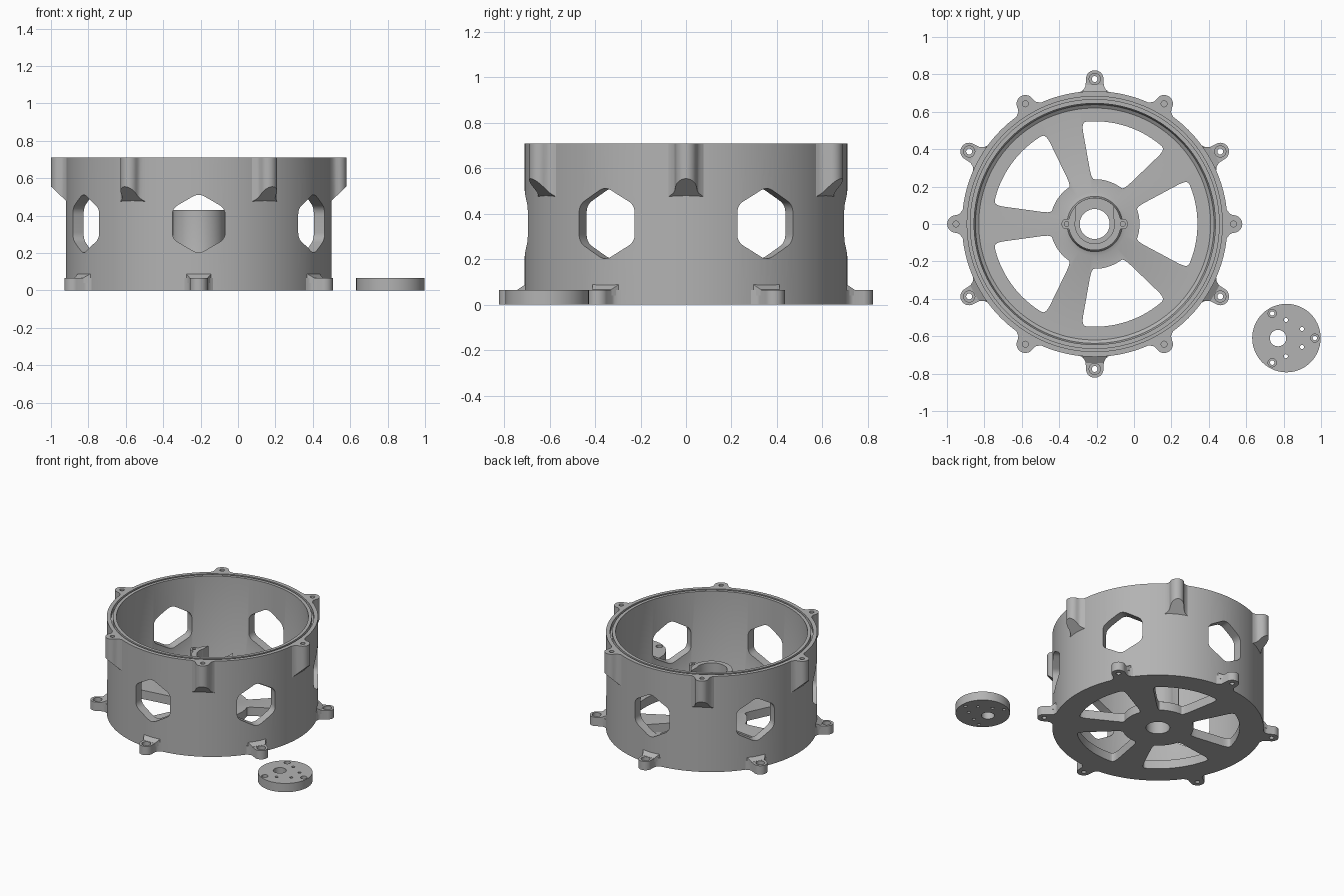
import bpy, bmesh, math
from mathutils import Matrix, Vector

if "Cube" in bpy.data.objects:
    bpy.data.objects.remove(bpy.data.objects["Cube"])

CX = -0.21          # drum axis
H = 0.71            # drum height
grey = bpy.data.materials.new("grey plastic")
grey.diffuse_color = (0.45, 0.45, 0.45, 1)
grey.use_nodes = True
grey.node_tree.nodes["Principled BSDF"].inputs["Base Color"].default_value = grey.diffuse_color


def make(name, bm, loc=(0, 0, 0)):
    bmesh.ops.recalc_face_normals(bm, faces=bm.faces)
    me = bpy.data.meshes.new(name)
    bm.to_mesh(me)
    bm.free()
    me.materials.append(grey)
    ob = bpy.data.objects.new(name, me)
    ob.location = loc
    bpy.context.collection.objects.link(ob)
    return ob


def prism(bm, pts, z0, z1, m=Matrix()):
    lo = [bm.verts.new(m @ Vector((x, y, z0))) for x, y in pts]
    hi = [bm.verts.new(m @ Vector((x, y, z1))) for x, y in pts]
    bm.faces.new(lo[::-1])
    bm.faces.new(hi)
    for i in range(len(pts)):
        j = (i + 1) % len(pts)
        bm.faces.new((lo[i], lo[j], hi[j], hi[i]))
    return lo, hi


def arc(x, y, r, a0=0, a1=360, n=32):
    full = abs(a1 - a0) == 360
    angles = [math.radians(a0 + (a1 - a0) * i / (n if full else n - 1)) for i in range(n)]
    return [(x + r * math.cos(a), y + r * math.sin(a)) for a in angles]


def rounded(pts, r, n=6):
    out = []
    for i, p in enumerate(pts):
        p = Vector(p)
        a, b = Vector(pts[i - 1]) - p, Vector(pts[(i + 1) % len(pts)]) - p
        s = p + a.normalized() * min(r, a.length * 0.45)
        e = p + b.normalized() * min(r, b.length * 0.45)
        for k in range(n + 1):
            t = k / n
            out.append(tuple(s * (1 - t) ** 2 + p * 2 * t * (1 - t) + e * t * t))
    return out


def cut(ob, bm):
    tool = make("cutter", bm, ob.location)
    tool.hide_render = True
    bpy.context.view_layer.update()
    mod = ob.modifiers.new("cut", 'BOOLEAN')
    mod.operation, mod.solver, mod.object = 'DIFFERENCE', 'EXACT', tool
    bpy.context.view_layer.objects.active = ob
    bpy.ops.object.modifier_apply(modifier=mod.name)
    bpy.data.objects.remove(tool)


def rot(deg):
    return Matrix.Rotation(math.radians(deg), 4, 'Z')


# Drum: wall with rim groove, floor and central hub in one turned profile
profile = [(0.08, 0), (0.71, 0), (0.71, H), (0.682, H), (0.682, H - 0.03), (0.668, H - 0.03),
           (0.668, H), (0.645, H), (0.645, 0.10), (0.638, 0.078), (0.62, 0.065), (0.17, 0.065),
           (0.148, 0.073), (0.14, 0.095), (0.14, 0.43), (0.105, 0.43), (0.105, 0.12), (0.08, 0.12)]
bm = bmesh.new()
vs = [bm.verts.new((r, 0, z)) for r, z in profile]
es = [bm.edges.new((vs[i - 1], vs[i])) for i in range(len(vs))]
bmesh.ops.spin(bm, geom=vs + es, cent=(0, 0, 0), axis=(0, 0, 1), angle=math.tau, steps=144)
bmesh.ops.remove_doubles(bm, verts=bm.verts, dist=1e-5)
drum = make("drum", bm, (CX, 0, 0))

# Openings: six hexagonal wall windows, five floor cutouts, open back of the hub
bm = bmesh.new()
hexagon = rounded([(0.163 * math.sin(math.radians(60 * k)), 0.163 * math.cos(math.radians(60 * k)))
                   for k in range(6)], 0.035)
upright = Matrix(((0, 0, 1, 0), (1, 0, 0, 0), (0, 1, 0, 0.357), (0, 0, 0, 1)))
for k in range(6):
    prism(bm, hexagon, 0.5, 0.85, rot(30 + 60 * k) @ upright)
slot = [(0.222, -0.09)] + arc(0, 0, 0.55, -25.5, 25.5, 9) + [(0.222, 0.09)] + arc(0, 0, 0.24, 14, -14, 5)
for k in range(5):
    prism(bm, rounded(slot, 0.055, 5), -0.1, 0.18, rot(72 * k))
prism(bm, [(-0.1, 0), (0.1, 0), (0.1, 0.095), (0.2, 0.095), (0.2, 0.2), (-0.2, 0.2),
           (-0.2, 0.095), (-0.1, 0.095)], 0.125, 0.5)
cut(drum, bm)

# Hub screw posts on both sides
for name, s in (("hub_post_left", -1), ("hub_post_right", 1)):
    bm = bmesh.new()
    prism(bm, [(0.12, -0.028)] + arc(0.15, 0, 0.028, -90, 90, 13) + [(0.12, 0.028)], 0.06, 0.43)
    post = make(name, bm, (CX, 0, 0))
    bm = bmesh.new()
    prism(bm, arc(0.15, 0, 0.013, n=20), 0.3, 0.5)
    cut(post, bm)
    if s < 0:
        post.rotation_euler.z = math.pi


def lug_outline(r):
    # rounded ear that flares where it meets the wall
    side = [(0.70, 0.085), (0.712, 0.068), (0.722, 0.055), (0.735, 0.049)]
    return [(x, -y) for x, y in side] + arc(r, 0, 0.047, -80, 80, 17) + side[::-1]


def ring_of(ob, start):
    for k in range(6):
        o = ob if k == 0 else ob.copy()
        if k:
            bpy.context.collection.objects.link(o)
        o.rotation_euler.z = math.radians(start + 60 * k)


# Upper lugs: screw ears with a sloping underside
bm = bmesh.new()
lo, hi = prism(bm, lug_outline(0.742), 0.48, H)
for v in lo:
    v.co.z = 0.47 + max(0, v.co.x - 0.70) * 0.95
lug = make("upper_lug", bm, (CX, 0, 0))
bm = bmesh.new()
prism(bm, arc(0.742, 0, 0.016, n=20), 0.55, 0.8)
cut(lug, bm)
ring_of(lug, 0)

# Lower lugs: flat ears with counterbored holes
bm = bmesh.new()
prism(bm, lug_outline(0.775), 0, 0.065)
lug = make("lower_lug", bm, (CX, 0, 0))
for r, z in ((0.03, 0.035), (0.016, -0.1)):
    bm = bmesh.new()
    prism(bm, arc(0.775, 0, r, n=24), z, 0.2)
    cut(lug, bm)
ring_of(lug, 30)

# Small ramps behind the lower lugs
bm = bmesh.new()
lo, hi = prism(bm, [(0.70, -0.07), (0.742, -0.047), (0.742, 0.047), (0.70, 0.07)], 0.04, 0.066)
for v in hi:
    if v.co.x < 0.72:
        v.co.z = 0.093
ring_of(make("lower_lug_ramp", bm, (CX, 0, 0)), 30)

# Separate disc with bore, pin holes and counterbored screw holes
bm = bmesh.new()
prism(bm, arc(0, 0, 0.183, n=72), 0, 0.065)
disc = make("loose_disc", bm, (0.815, -0.61, 0))
bm = bmesh.new()
prism(bm, arc(-0.045, 0, 0.044), -0.1, 0.2)
for x, y in ((-0.003, 0.097), (0.083, 0.048)):
    for s in (-1, 1):
        prism(bm, arc(x, s * y, 0.011, n=16), -0.1, 0.2)
for a in (0, 120, 240):
    prism(bm, arc(0.152, 0, 0.012, n=16), -0.1, 0.2, rot(a))
cut(disc, bm)
bm = bmesh.new()
for a in (0, 120, 240):
    prism(bm, arc(0.152, 0, 0.022, n=24), 0.04, 0.2, rot(a))
cut(disc, bm)

# Smooth the curved walls, keep the edges crisp
bpy.ops.object.select_all(action='DESELECT')
for ob in bpy.context.scene.objects:
    ob.select_set(True)
bpy.context.view_layer.objects.active = drum
bpy.ops.object.shade_smooth_by_angle(angle=math.radians(30))
